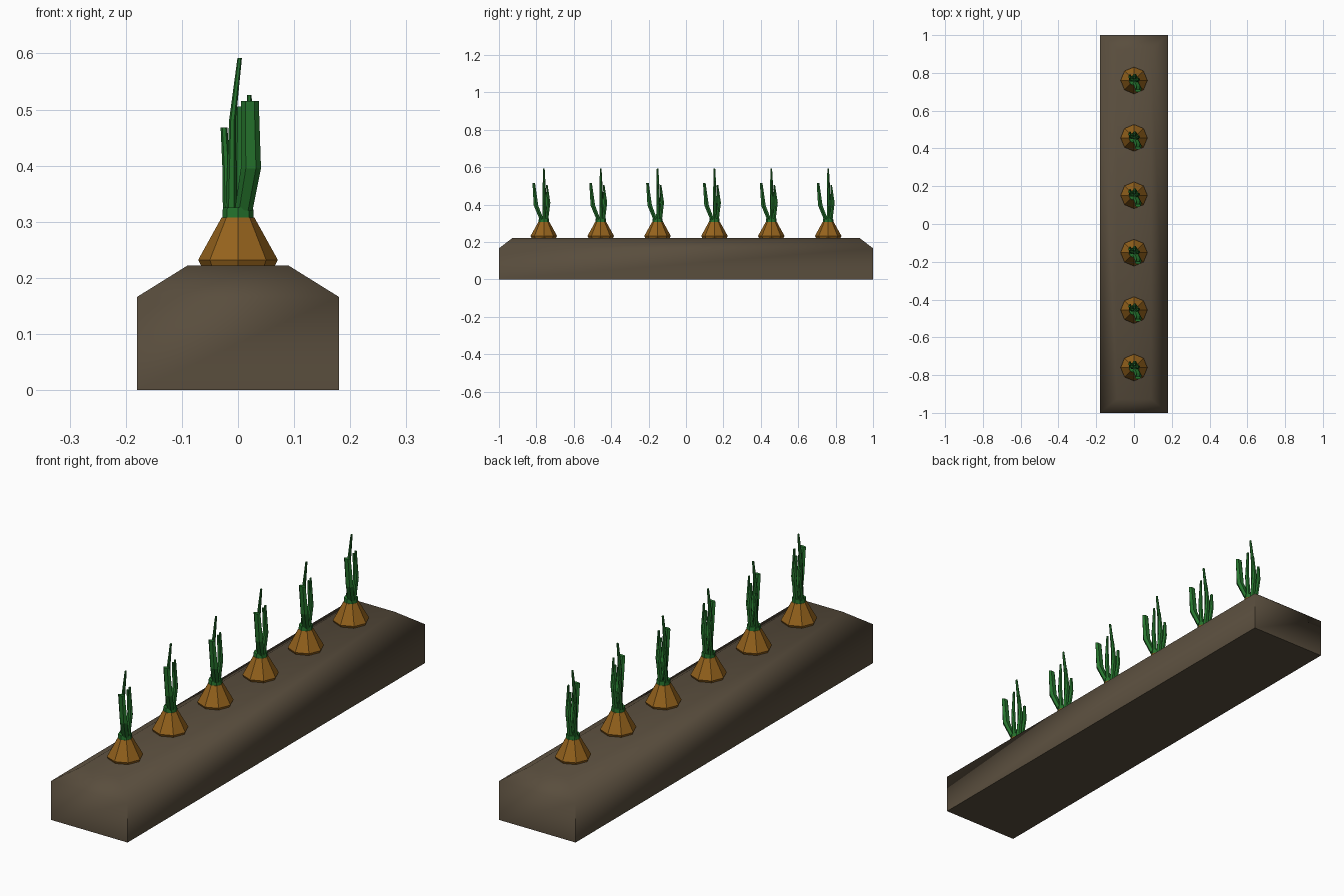
import bpy, bmesh, math
from mathutils import Vector

if "Cube" in bpy.data.objects:
    bpy.data.objects.remove(bpy.data.objects["Cube"])


def material(name, rgb):
    m = bpy.data.materials.new(name)
    m.diffuse_color = (*rgb, 1)
    m.use_nodes = True
    m.node_tree.nodes["Principled BSDF"].inputs["Base Color"].default_value = m.diffuse_color
    return m


def make_mesh(name, bm, mat):
    bmesh.ops.recalc_face_normals(bm, faces=bm.faces)
    me = bpy.data.meshes.new(name)
    bm.to_mesh(me)
    bm.free()
    me.materials.append(mat)
    return me


def add_object(name, me, y=0):
    ob = bpy.data.objects.new(name, me)
    ob.location.y = y
    bpy.context.collection.objects.link(ob)
    return ob


def loft(bm, stations, sides):
    """Skin capped elliptical rings given as (x, y, z, radius_x, radius_y)."""
    rings = []
    for x, y, z, rx, ry in stations:
        angles = [2 * math.pi * i / sides for i in range(sides)]
        rings.append([bm.verts.new((x + rx * math.cos(a), y + ry * math.sin(a), z))
                      for a in angles])
    for lo, hi in zip(rings, rings[1:]):
        for i in range(sides):
            j = (i + 1) % sides
            bm.faces.new((lo[i], lo[j], hi[j], hi[i]))
    bm.faces.new(rings[0][::-1])
    bm.faces.new(rings[-1])


soil = material("soil", (0.10, 0.075, 0.047))
skin = material("onion_skin", (0.30, 0.125, 0.012))
green = material("leaf_green", (0.018, 0.17, 0.025))

# Raised bed: box with sloped shoulders
bm = bmesh.new()
rings = [[bm.verts.new((sx * hx, sy * hy, z))
          for sx, sy in ((-1, -1), (1, -1), (1, 1), (-1, 1))]
         for hx, hy, z in ((0.18, 1, 0), (0.18, 1, 0.166), (0.09, 0.927, 0.222))]
for lo, hi in zip(rings, rings[1:]):
    for i in range(4):
        j = (i + 1) % 4
        bm.faces.new((lo[i], lo[j], hi[j], hi[i]))
bm.faces.new(rings[0][::-1])
bm.faces.new(rings[-1])
bed = add_object("soil_bed", make_mesh("soil_bed", bm, soil))
bpy.context.view_layer.objects.active = bed
bed.select_set(True)
bpy.ops.object.shade_smooth_by_angle(angle=math.radians(60))

# Onion bulb, partly buried
bm = bmesh.new()
loft(bm, [(0, 0, 0.19, 0.05, 0.05), (0, 0, 0.232, 0.071, 0.071),
          (0, 0, 0.308, 0.029, 0.029)], 8)
bulb = make_mesh("onion_bulb", bm, skin)

# Green neck and bent leaves
bm = bmesh.new()
loft(bm, [(0, 0, 0.305, 0.028, 0.028), (0, 0, 0.325, 0.027, 0.027)], 8)
LEAVES = [
    # wide front leaf
    [(0.010, -0.012, 0.32, 0.016, 0.012), (0.023, -0.042, 0.395, 0.018, 0.014),
     (0.021, -0.054, 0.515, 0.016, 0.008)],
    # tall middle leaf
    [(-0.012, 0.004, 0.32, 0.010, 0.012), (-0.010, 0.002, 0.48, 0.006, 0.010),
     (0.003, 0.0, 0.592, 0.004, 0.005)],
    # left leaf
    [(-0.018, 0.008, 0.32, 0.009, 0.011), (-0.021, 0.022, 0.40, 0.007, 0.012),
     (-0.025, 0.018, 0.468, 0.006, 0.006)],
    # back leaf
    [(0.004, 0.015, 0.32, 0.012, 0.010), (0.004, 0.026, 0.41, 0.011, 0.010),
     (0.002, 0.016, 0.505, 0.006, 0.005)],
    # inner right leaf
    [(0.014, 0.0, 0.32, 0.009, 0.010), (0.024, 0.004, 0.41, 0.009, 0.009),
     (0.020, 0.003, 0.526, 0.004, 0.005)],
]
for path in LEAVES:
    loft(bm, path, 6)
leaves = make_mesh("onion_leaves", bm, green)

# Row of six plants
for n in range(6):
    y = (n - 2.5) * 0.304
    add_object(f"onion_bulb_{n + 1}", bulb, y)
    add_object(f"onion_leaves_{n + 1}", leaves, y)
